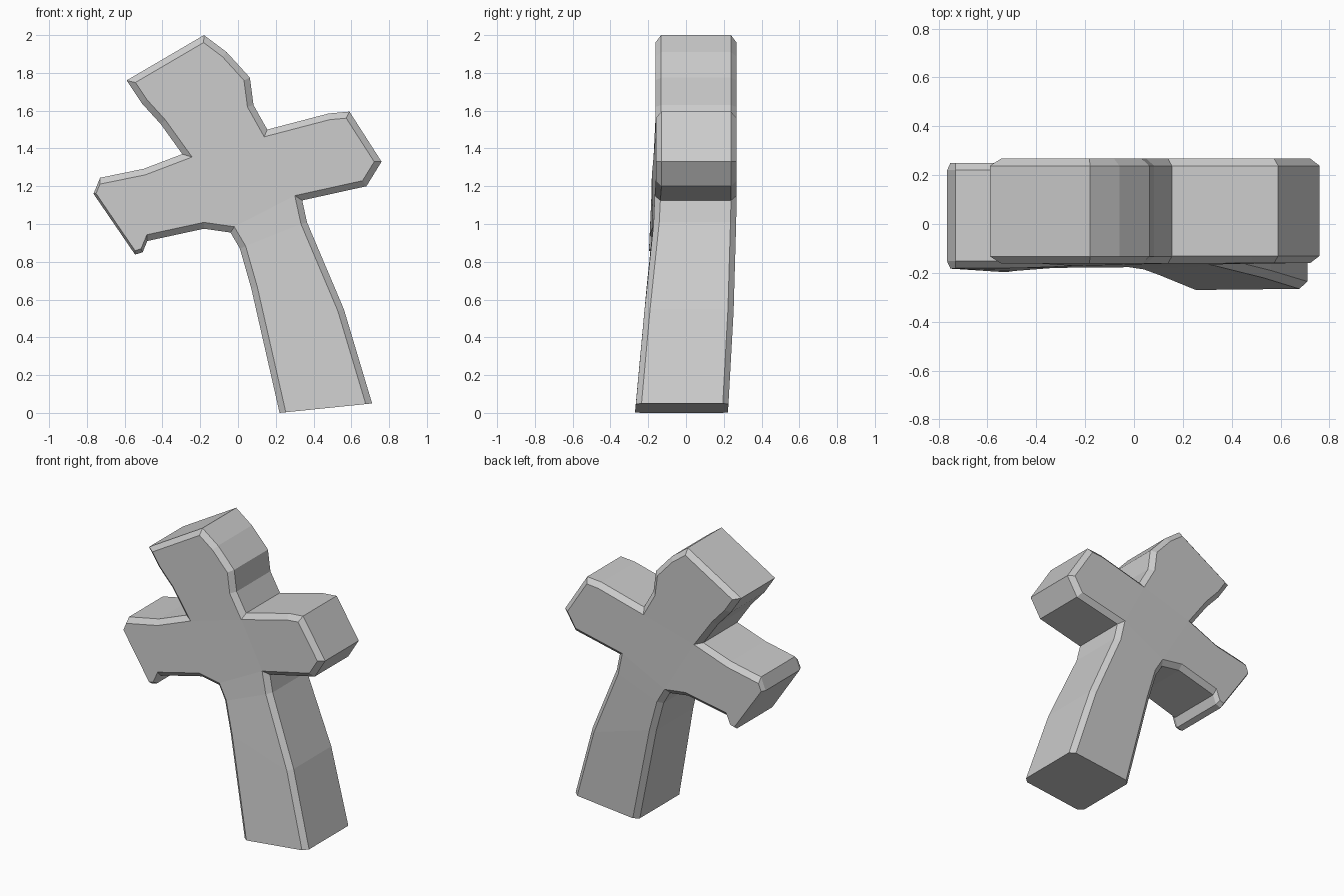
import bpy, bmesh
from mathutils import Vector

if "Cube" in bpy.data.objects:
    bpy.data.objects.remove(bpy.data.objects["Cube"])

W = 0.033  # chamfer width

# Front outline (x, z, chamfer of the edge that starts here), counter-clockwise
top_left = [(-0.59, 1.76, W), (-0.51, 1.64, W), (-0.41, 1.53, W)]
arm_left = [(-0.295, 1.37, W), (-0.50, 1.292, W), (-0.73, 1.245, 0.012),
            (-0.765, 1.16, 0.012), (-0.545, 0.838, 0.02), (-0.505, 0.85, 0.015),
            (-0.48, 0.91, W), (-0.18, 0.975, W)]
leg_left = [(-0.04, 0.955, W), (0.01, 0.87, W), (0.07, 0.66, W), (0.22, 0.0, 0)]
leg_right = [(0.71, 0.05, W), (0.56, 0.55, W), (0.365, 1.01, W)]
arm_right = [(0.34, 1.125, W), (0.68, 1.20, W), (0.76, 1.33, W),
             (0.59, 1.595, W), (0.48, 1.585, W)]
top_right = [(0.155, 1.50, W), (0.082, 1.63, W), (0.063, 1.775, W),
             (-0.06, 1.91, W), (-0.18, 2.0, W)]
outline = top_left + arm_left + leg_left + leg_right + arm_right + top_right
N = len(outline)
pts = [Vector(p[:2]) for p in outline]


def inset(i):
    """Meeting point of the two neighbouring edges, each moved inwards."""
    d0 = (pts[i] - pts[i - 1]).normalized()
    d1 = (pts[(i + 1) % N] - pts[i]).normalized()
    n0, n1 = Vector((-d0.y, d0.x)), Vector((-d1.y, d1.x))
    a, b = outline[i - 1][2], outline[i][2]
    det = n0.x * n1.y - n0.y * n1.x
    if abs(det) < 0.02:
        return pts[i] + n0 * a
    return pts[i] + Vector(((a * n1.y - b * n0.y) / det, (n0.x * b - n1.x * a) / det))


def blend(table, z):
    for (z0, y0), (z1, y1) in zip(table, table[1:]):
        if z <= z1:
            return y0 + (y1 - y0) * max(0, z - z0) / (z1 - z0)
    return table[-1][1]


def depth(p):
    """Front and back y: the leg leans forward, the left arm slightly."""
    x, z = p
    front = [(0, -0.27), (0.55, -0.22), (1.0, -0.172), (1.2, -0.162)]
    back = [(0, 0.222), (0.55, 0.252), (1.1, 0.268)]
    if x < -0.1 and z < 1.4:
        t = min(1, (-0.1 - x) / 0.4)
        low = max(0, 1.2 - z) / 0.36
        return -0.163 - 0.018 * t - 0.015 * t * low, 0.27 - 0.02 * t
    if x > 0.36 and z > 1.15:
        return -0.16, 0.268
    return blend(front, z), blend(back, z)


# Chamfered body: four rings from front to back
bm = bmesh.new()
rings = [[], [], [], []]
for i in range(N):
    q, p = inset(i), pts[i]
    yf, yb = depth(p)
    for ring, (c, y) in zip(rings, ((q, yf), (p, yf + 0.03), (p, yb - 0.03), (q, yb))):
        ring.append(bm.verts.new((c.x, y, c.y)))
for r0, r1 in zip(rings, rings[1:]):
    for i in range(N):
        j = (i + 1) % N
        bm.faces.new((r0[i], r0[j], r1[j], r1[i]))

# Front and back faces: four limbs around a central patch
A = len(top_left)
D = A + len(arm_left)
C = D + len(leg_left) + len(leg_right)
B = C + len(arm_right)
patches = [list(range(0, A + 1)) + list(range(B, N)),
           list(range(A, D + 1)), list(range(C, B + 1)), [A, D, C, B]]
patches += [[D + k, D + k + 1, C - k - 1, C - k] for k in range(3)]
for ring in (rings[0], rings[3]):
    for patch in patches:
        bm.faces.new([ring[k] for k in patch])
bmesh.ops.recalc_face_normals(bm, faces=bm.faces)

mesh = bpy.data.meshes.new("leaning_cross")
bm.to_mesh(mesh)
bm.free()
bpy.context.collection.objects.link(bpy.data.objects.new("leaning_cross", mesh))
